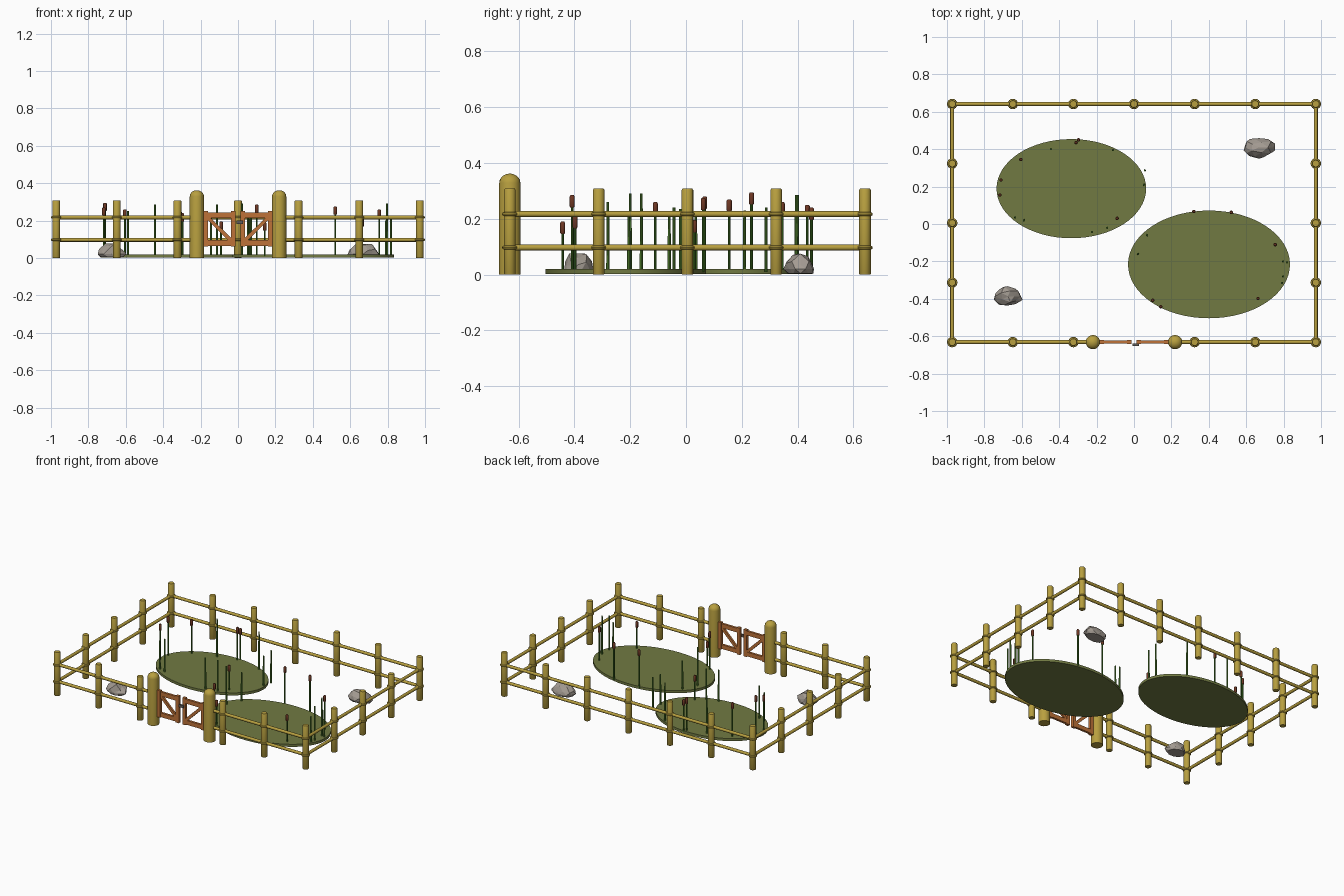
import bpy, bmesh, math, random
from mathutils import Vector

if "Cube" in bpy.data.objects:
    bpy.data.objects.remove(bpy.data.objects["Cube"])

random.seed(4)


def mat(name, col):
    m = bpy.data.materials.new(name)
    m.diffuse_color = (*col, 1)
    m.use_nodes = True
    m.node_tree.nodes["Principled BSDF"].inputs["Base Color"].default_value = m.diffuse_color
    return m


WOOD = mat("olive wood", (0.48, 0.35, 0.05))
GATE = mat("orange brown wood", (0.52, 0.17, 0.04))
POND = mat("pond green", (0.165, 0.195, 0.055))
STEM = mat("stem green", (0.05, 0.17, 0.015))
BLADE = mat("leaf green", (0.09, 0.24, 0.03))
HEAD = mat("cattail brown", (0.16, 0.04, 0.018))
ROCK = mat("grey stone", (0.37, 0.33, 0.29))
METAL = mat("dark metal", (0.12, 0.11, 0.10))


def finish(name, m, smooth=True):
    ob = bpy.context.object
    ob.name = name
    ob.data.materials.append(m)
    if smooth:
        bpy.ops.object.shade_smooth_by_angle(angle=math.radians(40))
    return ob


def lathe(name, x, y, profile, m, n=16):
    """Solid of revolution about a vertical axis; profile is (radius, z)."""
    bm = bmesh.new()
    rings = [[bm.verts.new((r * math.cos(2 * math.pi * i / n),
                            r * math.sin(2 * math.pi * i / n), z))
              for i in range(n)] for r, z in profile]
    for a, b in zip(rings, rings[1:]):
        for i in range(n):
            j = (i + 1) % n
            bm.faces.new((a[i], a[j], b[j], b[i]))
    bm.faces.new(rings[0][::-1])
    bm.faces.new(rings[-1])
    me = bpy.data.meshes.new(name)
    bm.to_mesh(me)
    bm.free()
    ob = bpy.data.objects.new(name, me)
    ob.location = (x, y, 0)
    bpy.context.collection.objects.link(ob)
    bpy.ops.object.select_all(action='DESELECT')
    bpy.context.view_layer.objects.active = ob
    ob.select_set(True)
    return finish(name, m)


def rod(name, a, b, r, m, n=12):
    a, b = Vector(a), Vector(b)
    d = b - a
    bpy.ops.mesh.primitive_cylinder_add(vertices=n, radius=r, depth=d.length, location=(a + b) / 2,
                                        rotation=d.to_track_quat('Z', 'Y').to_euler())
    return finish(name, m)


def box(name, c, size, m, tilt=0):
    bpy.ops.mesh.primitive_cube_add(size=1, location=c, rotation=(0, tilt, 0))
    bpy.context.object.scale = size
    return finish(name, m, False)


# Fence layout
X, YB, YF = 0.972, 0.6415, -0.6315
RAILS = (0.097, 0.217)
GX, GR = 0.22, 0.038
DY = (YB - YF) / 4
spots = [(i * X / 3, YB) for i in range(-3, 4)]
spots += [(i * X / 3, YF) for i in range(-3, 4) if i]
spots += [(s * X, YF + k * DY) for s in (-1, 1) for k in (1, 2, 3)]

# Fence posts with a binding ring at each rail
for x, y in spots:
    lathe("fence_post", x, y, [(0.019, 0), (0.021, 0.003), (0.021, 0.303), (0.018, 0.308)], WOOD)
    for z in RAILS:
        bpy.ops.mesh.primitive_torus_add(major_segments=16, minor_segments=8, location=(x, y, z),
                                         major_radius=0.021, minor_radius=0.007)
        finish("post_ring", WOOD)

# Horizontal rails, left open at the gate
for z in RAILS:
    rod("back_rail", (-X, YB, z), (X, YB, z), 0.0105, WOOD)
    for s in (-1, 1):
        rod("side_rail", (s * X, YF, z), (s * X, YB, z), 0.0105, WOOD)
        rod("front_rail", (s * X, YF, z), (s * GX, YF, z), 0.0105, WOOD)

# Domed gate posts and two braced gate leaves
dome = [(GR * math.cos(t), 0.329 + 0.033 * math.sin(t))
        for t in (0, 0.3, 0.6, 0.9, 1.2, 1.45)]
for s in (-1, 1):
    lathe("gate_post", s * GX, YF, [(GR, 0)] + dome, WOOD, 20)
    for x in (0.172, 0.026):
        box("gate_stile", (s * x, YF, 0.155), (0.024, 0.02, 0.19), GATE)
    for z in (0.08, 0.228):
        box("gate_bar", (s * 0.099, YF, z), (0.146, 0.016, 0.03), GATE)
    box("gate_brace", (s * 0.099, YF, 0.154), (0.18, 0.014, 0.02), GATE,
        -s * math.atan2(0.122, 0.124))
    for z in (0.08, 0.228):
        rod("gate_hinge", (s * 0.183, YF, z - 0.008), (s * 0.183, YF, z + 0.008), 0.008, METAL, 8)
box("gate_latch", (0.01, YF - 0.014, 0.19), (0.036, 0.012, 0.018), METAL)

# Oval ponds
for x, y, rx, ry in ((-0.335, 0.189, 0.40, 0.265), (0.401, -0.216, 0.433, 0.288)):
    bpy.ops.mesh.primitive_cylinder_add(vertices=64, radius=1, depth=0.018, location=(x, y, 0.0105))
    bpy.context.object.scale = (rx, ry, 1)
    finish("pond", POND)

# Cattails: x, y, top height
cattails = [(-.711, .235, .295), (-.717, .155, .27), (-.605, .345, .26), (-.31, .435, .25),
            (-.297, .45, .24), (-.09, .03, .195), (.32, .067, .28), (.52, .062, .275),
            (.755, -.11, .26), (.10, -.408, .285), (.143, -.442, .19), (.663, -.398, .21)]
for x, y, h in cattails:
    rod("cattail_stem", (x, y, 0.01), (x, y, h - 0.03), 0.005, STEM, 8)
    lathe("cattail_head", x, y, [(0.007, h - 0.044), (0.0095, h - 0.040),
                                 (0.0095, h - 0.005), (0.006, h)], HEAD, 10)

# Plain reeds
reeds = [(-.444, .40, .285), (-.112, .395, .285), (.053, .21, .23), (.058, .287, .24),
         (-.636, .035, .22), (-.588, .02, .25), (-.225, -.043, .24), (-.144, -.02, .235),
         (.021, -.16, .29), (.07, -.06, .22), (.797, -.2, .29), (.818, -.205, .21),
         (.797, -.28, .26), (.791, -.315, .2)]
for x, y, h in reeds:
    lathe("reed", x, y, [(0.006, 0.01), (0.0055, h * 0.6), (0.0045, h)], BLADE, 8)

# Faceted rocks, widest at a flat base
for x, y, sx, sy, h in ((0.668, 0.41, 0.088, 0.058, 0.084), (-0.674, -0.387, 0.078, 0.058, 0.084)):
    bpy.ops.mesh.primitive_ico_sphere_add(subdivisions=2, radius=1)
    ob = bpy.context.object
    for v in ob.data.vertices:
        k = random.uniform(0.82, 1.08)
        low = v.co.z < -0.1
        v.co = (v.co.x * sx * k, v.co.y * sy * k, 0.004 if low else max(0.02, v.co.z * h * k))
    ob.location = (x, y, 0)
    finish("rock", ROCK, False)
